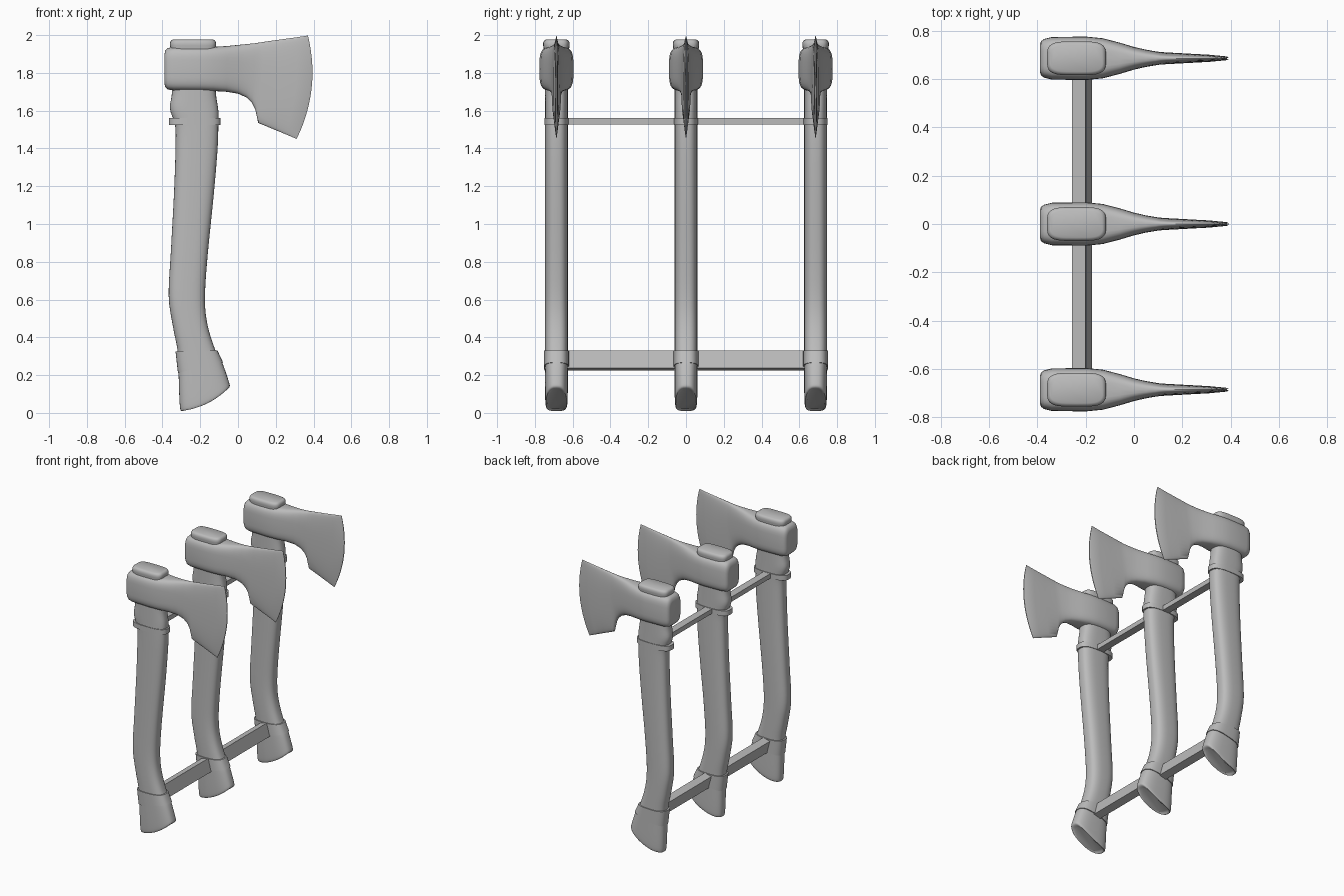
import bpy, bmesh, math
from mathutils import Vector

default = bpy.data.objects.get("Cube")
if default:
    bpy.data.objects.remove(default, do_unlink=True)

ROWS = (-0.686, 0, 0.686)     # y position of each axe
SIDES = 40

grey = bpy.data.materials.new("plain grey")
grey.use_nodes = True
colour = (0.5, 0.5, 0.5, 1)
grey.diffuse_color = colour
grey.node_tree.nodes["Principled BSDF"].inputs["Base Color"].default_value = colour


def finish(bm, name, y=0, angle=35):
    """Turn a bmesh into a smooth-shaded grey object."""
    bmesh.ops.recalc_face_normals(bm, faces=bm.faces)
    mesh = bpy.data.meshes.new(name)
    bm.to_mesh(mesh)
    bm.free()
    mesh.materials.append(grey)
    obj = bpy.data.objects.new(name, mesh)
    bpy.context.collection.objects.link(obj)
    obj.location.y = y
    bpy.ops.object.select_all(action="DESELECT")
    obj.select_set(True)
    bpy.context.view_layer.objects.active = obj
    bpy.ops.object.shade_smooth_by_angle(angle=math.radians(angle))
    return obj


def resample(stations, steps):
    """Catmull-Rom interpolation between stations."""
    result = []
    last = len(stations) - 1
    for i in range(last):
        quad = [stations[min(max(k, 0), last)] for k in range(i - 1, i + 3)]
        for s in range(steps):
            t = s / steps
            result.append([
                b + t / 2 * (c - a + t * (2 * a - 5 * b + 4 * c - d
                                          + t * (3 * (b - c) + d - a)))
                for a, b, c, d in zip(*quad)])
    result.append(stations[last])
    return result


def power(value, exponent):
    return math.copysign(abs(value) ** exponent, value)


def loft(stations):
    """Skin superellipse rings. Each station is (x, z, x, z, half width,
    bulge, roundness): two ends of a chord in the xz plane."""
    bm = bmesh.new()
    rings = []
    for ax, az, bx, bz, width, bulge, n in stations:
        a, b = Vector((ax, 0, az)), Vector((bx, 0, bz))
        chord = b - a
        normal = Vector((-chord.z, 0, chord.x)).normalized()
        ring = []
        for k in range(SIDES):
            angle = 2 * math.pi * k / SIDES
            t = power(math.cos(angle), 2 / n)
            co = (a + b) / 2 + chord * t / 2 + normal * bulge * (1 - t * t)
            co.y = width * power(math.sin(angle), 2 / n)
            ring.append(bm.verts.new(co))
        rings.append(ring)
    for lower, upper in zip(rings, rings[1:]):
        for k in range(SIDES):
            j = (k + 1) % SIDES
            bm.faces.new((lower[k], lower[j], upper[j], upper[k]))
    bm.faces.new(rings[0])
    bm.faces.new(rings[-1])
    return bm


# Handle: left edge, right edge, half width, bulge
handle = [
    (-.285, .022, -.07, .122, .045, -.025),
    (-.303, .012, -.045, .137, .057, -.022),
    (-.31, .07, -.05, .17, .06, -.015),
    (-.315, .22, -.085, .27, .06, 0),
    (-.32, .33, -.117, .325, .06, 0),
    (-.345, .46, -.16, .46, .06, 0),
    (-.367, .62, -.175, .6, .06, 0),
    (-.355, .86, -.162, .82, .06, 0),
    (-.338, 1.18, -.128, 1.16, .06, 0),
    (-.33, 1.44, -.108, 1.4, .06, 0),
    (-.335, 1.53, -.104, 1.53, .06, 0),
    (-.36, 1.61, -.104, 1.6, .06, 0),
    (-.35, 1.69, -.117, 1.69, .06, 0),
    (-.345, 1.8, -.12, 1.8, .06, 0),
]
handle = resample([s + (2.8,) for s in handle], 4)

# Head: top edge, bottom edge, half width, bulge, roundness
head = [
    (-.39, 1.895, -.39, 1.745, .055, 0, 4),
    (-.385, 1.918, -.385, 1.724, .071, 0, 4),
    (-.372, 1.931, -.372, 1.712, .08, 0, 4),
    (-.34, 1.938, -.34, 1.707, .088, 0, 4),
    (-.2, 1.938, -.2, 1.705, .09, 0, 4),
    (-.13, 1.938, -.13, 1.704, .083, 0, 4),
    (-.06, 1.942, -.06, 1.7, .065, 0, 3.6),
    (0, 1.948, 0, 1.69, .047, 0, 3.2),
    (.05, 1.953, .045, 1.67, .036, 0, 3),
    (.09, 1.957, .075, 1.64, .03, 0, 2.8),
    (.11, 1.96, .092, 1.605, .027, 0, 2.6),
    (.14, 1.965, .107, 1.535, .025, 0, 2.5),
    (.22, 1.976, .18, 1.505, .02, .015, 2.4),
    (.3, 1.987, .25, 1.476, .015, .032, 2.3),
    (.36, 1.996, .3, 1.455, .008, .049, 2.2),
    (.37, 1.998, .31, 1.45, .003, .05, 2),
]

# Wooden tip standing out of the head
tip = [(-.238 - r, z, -.238 + r, z, r - .052, 0, 4)
       for r, z in ((.115, 1.9), (.122, 1.945), (.122, 1.96), (.117, 1.97), (.108, 1.976))]

# Bands around the handle
upper_band = [(-.366, z, -.092, z, .064, 0, 2.8) for z in (1.525, 1.562)]
lower_band = [(-.318, .212, -.079, .267, .066, 0, 2.8),
              (-.331, .326, -.109, .331, .066, 0, 2.8)]

for side, y in zip(("front", "middle", "back"), ROWS):
    finish(loft(handle), side + "_handle", y)
    finish(loft(head), side + "_axe_head", y, 40)
    finish(loft(tip), side + "_handle_tip", y, 50)
    finish(loft(upper_band), side + "_upper_band", y)
    finish(loft(lower_band), side + "_lower_band", y)


def bar(name, x, z, width, height, tilt):
    """Straight rail running through all the axes."""
    bm = bmesh.new()
    bmesh.ops.create_cube(bm, size=1)
    bmesh.ops.scale(bm, vec=(width, ROWS[-1] - ROWS[0], height), verts=bm.verts)
    rail = finish(bm, name)
    rail.location = (x, 0, z)
    rail.rotation_euler.y = math.radians(tilt)


bar("upper_rail", -.228, 1.543, .056, .035, 0)
bar("lower_rail", -.214, .277, .056, .096, -15)
